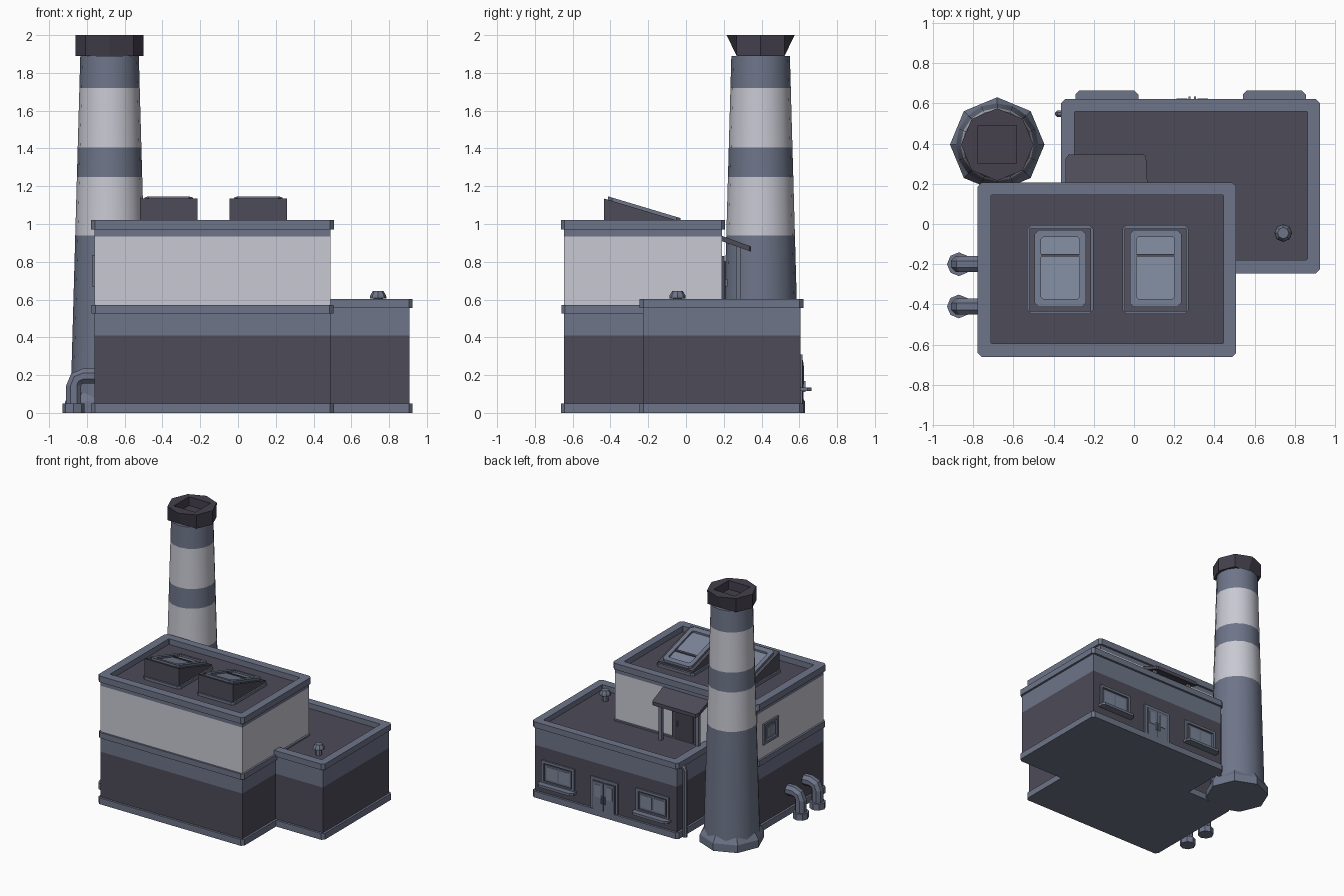
import bpy, bmesh, math

if "Cube" in bpy.data.objects:
    bpy.data.objects.remove(bpy.data.objects["Cube"])


def mat(name, rgb):
    m = bpy.data.materials.new(name)
    m.diffuse_color = (*rgb, 1)
    m.use_nodes = True
    m.node_tree.nodes["Principled BSDF"].inputs["Base Color"].default_value = m.diffuse_color
    return m


TRIM = mat("slate_blue", (0.155, 0.178, 0.25))
DARK = mat("dark_grey", (0.075, 0.071, 0.098))
PALE = mat("pale_grey", (0.58, 0.58, 0.65))
GLASS = mat("glass_blue", (0.20, 0.235, 0.32))
CAP = mat("soot_grey", (0.058, 0.052, 0.075))


def loft(name, rings, mats, start=None, end=None, smooth=False):
    """Skin a list of equal-length rings; one material per segment, plus end caps."""
    used = list(dict.fromkeys(mats + [start or mats[0], end or mats[-1]]))
    bm = bmesh.new()
    vs = [[bm.verts.new(p) for p in r] for r in rings]
    n = len(rings[0])
    for k, m in enumerate(mats):
        for i in range(n):
            j = (i + 1) % n
            f = bm.faces.new((vs[k][i], vs[k][j], vs[k + 1][j], vs[k + 1][i]))
            f.material_index = used.index(m)
            f.smooth = smooth
    bm.faces.new(vs[0][::-1]).material_index = used.index(start or mats[0])
    bm.faces.new(vs[-1]).material_index = used.index(end or mats[-1])
    bmesh.ops.recalc_face_normals(bm, faces=bm.faces)
    me = bpy.data.meshes.new(name)
    bm.to_mesh(me)
    bm.free()
    for m in used:
        me.materials.append(m)
    ob = bpy.data.objects.new(name, me)
    bpy.context.collection.objects.link(ob)
    return ob


def rect(x0, x1, y0, y1, z, c=0.0):
    """Rectangle ring with optional chamfered corners; z may be a function of y."""
    zf = z if callable(z) else (lambda y: z)
    if c:
        p = [(x0 + c, y0), (x1 - c, y0), (x1, y0 + c), (x1, y1 - c),
             (x1 - c, y1), (x0 + c, y1), (x0, y1 - c), (x0, y0 + c)]
    else:
        p = [(x0, y0), (x1, y0), (x1, y1), (x0, y1)]
    return [(x, y, zf(y)) for x, y in p]


def circ(cx, cy, r, z, n=8):
    return [(cx + r * math.cos(math.tau * i / n), cy + r * math.sin(math.tau * i / n), z) for i in range(n)]


def box(name, x0, x1, y0, y1, z0, z1, m):
    return loft(name, [rect(x0, x1, y0, y1, z0), rect(x0, x1, y0, y1, z1)], [m])


def grow(r, d):
    return (r[0] - d, r[1] + d, r[2] - d, r[3] + d)


# Two building blocks: skirting, banded walls, parapet with sunken roof
def building(name, r, bands, z_trim, z_top, floor):
    o = grow(r, 0.017)
    i = (r[0] + 0.05, r[1] - 0.045, r[2] + 0.05, r[3] - 0.045)
    loft(name + "_skirting", [rect(*o, 0, 0.02), rect(*o, 0.05, 0.02)], [TRIM])
    loft(name + "_walls", [rect(*r, 0.04)] + [rect(*r, z) for z, _ in bands], [m for _, m in bands])
    loft(name + "_parapet_and_roof",
         [rect(*o, z_trim, 0.02), rect(*o, z_top, 0.02), rect(*i, z_top, 0.004), rect(*i, floor, 0.004)],
         [TRIM] * 3, end=DARK)


MAIN = (-0.76, 0.49, -0.645, 0.19)
WING = (-0.345, 0.907, -0.228, 0.605)
building("main_block", MAIN, [(0.41, DARK), (0.54, TRIM), (0.935, PALE), (0.972, TRIM)], 0.97, 1.02, 0.975)
building("rear_wing", WING, [(0.41, DARK), (0.556, TRIM)], 0.555, 0.602, 0.56)
o = grow(MAIN, 0.015)
loft("main_block_middle_trim", [rect(*o, 0.525, 0.02), rect(*o, 0.57, 0.02)], [TRIM])

# Chimney: foot, striped shaft, octagonal cap with square flue
CX, CY = -0.68, 0.395
loft("chimney_foot", [circ(CX, CY, r, z) for r, z in [(0.235, 0), (0.235, 0.06), (0.205, 0.11)]], [TRIM] * 2)
stripes = [(0.94, TRIM), (1.25, PALE), (1.405, TRIM), (1.72, PALE), (1.89, TRIM)]
rad = lambda z: 0.208 - 0.053 * z / 1.89
loft("chimney_shaft", [circ(CX, CY, rad(z), z, 16) for z in [0.02] + [s[0] for s in stripes]],
     [s[1] for s in stripes], smooth=True)
low = circ(CX, CY, 0.18, 1.89)
low = [(x, min(max(y, CY - 0.127), CY + 0.127), z) for x, y, z in low]
flue = lambda z: [(CX + min(max(x - CX, -0.095), 0.095), CY + min(max(y - CY, -0.095), 0.095), z)
                  for x, y, _ in circ(CX, CY, 0.1344, z)]
loft("chimney_cap", [low, circ(CX, CY, 0.18, 2.0), flue(2.0), flue(1.93)], [CAP] * 3)

# Skylights: flange, sloping box, lid frame with recessed glass
slope = lambda d: (lambda y: 1.135 - 0.3 * (y + 0.435) + d)
for k, x in enumerate((-0.367, 0.107)):
    n = f"skylight_{k + 1}"
    loft(n + "_flange", [rect(x - 0.165, x + 0.165, -0.447, -0.005, z, 0.02) for z in (0.97, 0.995)], [TRIM])
    b = (x - 0.153, x + 0.153, -0.435, -0.022)
    loft(n + "_box", [rect(*b, 0.98), rect(*b, slope(0))], [DARK])
    a, i = (x - 0.128, x + 0.128, -0.412, -0.03), (x - 0.095, x + 0.095, -0.372, -0.065)
    loft(n + "_lid", [rect(*a, slope(-0.01), 0.02), rect(*a, slope(0.018), 0.02),
                      rect(*i, slope(0.018), 0.01), rect(*i, slope(0.004), 0.01)], [TRIM] * 3, end=GLASS)
    c = (x - 0.095, x + 0.095, -0.165, -0.15)
    loft(n + "_bar", [rect(*c, slope(0)), rect(*c, slope(0.012))], [DARK])


# Wall fittings: u along the wall, n outwards, v up
def back(name, u0, u1, n0, n1, v0, v1, m):
    box(name, u0, u1, WING[3] + n0, WING[3] + n1, v0, v1, m)


def left(name, u0, u1, n0, n1, v0, v1, m):
    box(name, MAIN[0] - n1, MAIN[0] - n0, u0, u1, v0, v1, m)


def window(put, name, c, w, z0, z1, t=0.02):
    h = w / 2
    put(name + "_surround_bottom", c - h, c + h, -0.01, 0.013, z0, z0 + t, TRIM)
    put(name + "_surround_top", c - h, c + h, -0.01, 0.013, z1 - t, z1, TRIM)
    for s in (-1, 1):
        e = sorted((c + s * h, c + s * (h - t)))
        put(name + "_surround_side", *e, -0.01, 0.013, z0 + t, z1 - t, TRIM)
    h -= t + 0.012
    z0, z1 = z0 + t + 0.012, z1 - t - 0.012
    put(name + "_sash", c - h, c + h, -0.01, 0.006, z0, z1, TRIM)
    for s in (-1, 1):
        e = sorted((c + s * 0.008, c + s * (h - 0.012)))
        put(name + "_pane", *e, 0, 0.009, z0 + 0.012, z1 - 0.012, GLASS)


def door(name, c, w, y, z0, z1):
    h = w / 2
    box(name + "_frame", c - h, c + h, y - 0.01, y + 0.012, z0, z1, TRIM)
    box(name + "_recess", c - h + 0.02, c + h - 0.02, y, y + 0.014, z0 + 0.005, z1 - 0.02, DARK)
    for s in (-1, 1):
        e = sorted((c + s * 0.004, c + s * (h - 0.028)))
        box(name + "_leaf", *e, y, y + 0.017, z0 + 0.008, z1 - 0.03, TRIM)
        e = sorted((c + s * 0.025, c + s * (h - 0.042)))
        box(name + "_leaf_pane", *e, y, y + 0.02, z0 + 0.12, z1 - 0.05, GLASS)
        e = sorted((c + s * 0.009, c + s * 0.018))
        box(name + "_handle", *e, y, y + 0.028, z0 + 0.08, z0 + 0.14, GLASS)


for k, c in enumerate((-0.135, 0.698)):
    n = f"rear_window_{k + 1}"
    window(back, n, c, 0.29, 0.125, 0.31)
    loft(n + "_sill", [rect(c - 0.157, c + 0.157, 0.58, 0.664, z, 0.02) for z in (0.115, 0.135)], [TRIM])
window(left, "side_window", 0.03, 0.19, 0.67, 0.835)
door("rear_door", 0.29, 0.24, WING[3], 0.03, 0.30)

# Roof access door under a sloping canopy on posts
box("roof_door_frame", -0.24, -0.02, 0.18, 0.203, 0.56, 0.83, DARK)
box("roof_door_leaf", -0.21, -0.05, 0.18, 0.209, 0.565, 0.805, CAP)
box("roof_door_handle", -0.075, -0.065, 0.2, 0.22, 0.67, 0.71, TRIM)
can = [(-0.34, 0.18), (0.068, 0.18), (0.06, 0.335), (0.05, 0.345), (-0.325, 0.345), (-0.34, 0.325)]
zc = lambda y: 0.937 - 0.36 * (y - 0.19)
loft("canopy", [[(x, y, zc(y) - d) for x, y in can] for d in (0.028, 0)], [DARK])
for k, x in enumerate((0.028, -0.30)):
    box(f"canopy_post_{k + 1}", x - 0.013, x + 0.013, 0.264, 0.288, 0.555, 0.89, TRIM)


# Elbow pipes
def elbow(name, px, py, pz, R, r, z0, x1, n=8):
    sec = [(r * math.cos(math.tau * (i + .5) / n), r * math.sin(math.tau * (i + .5) / n)) for i in range(n)]
    rings = [[(px - R + a, py + b, z0) for a, b in sec]]
    for t in (0, math.pi / 4, math.pi / 2):
        rings.append([(px - (R - a) * math.cos(t), py + b, pz + (R - a) * math.sin(t)) for a, b in sec])
    rings.append([(x1, py + b, pz + R - a) for a, b in sec])
    loft(name, rings, [TRIM] * (len(rings) - 1))


for k, y in enumerate((-0.20, -0.41)):
    elbow(f"side_pipe_{k + 1}", -0.82, y, 0.145, 0.05, 0.043, 0.02, -0.75)
    loft(f"side_pipe_flange_{k + 1}", [circ(-0.871, y, 0.059, z) for z in (0, 0.05)], [TRIM])
elbow("drain_pipe", -0.352, 0.548, 0.53, 0.023, 0.018, 0.0, -0.335)

# Roof vent
loft("roof_vent", [circ(0.742, -0.045, r, z) for r, z in
                   [(0.025, 0.55), (0.025, 0.605), (0.044, 0.607), (0.042, 0.622), (0.028, 0.645)]], [TRIM] * 4)
